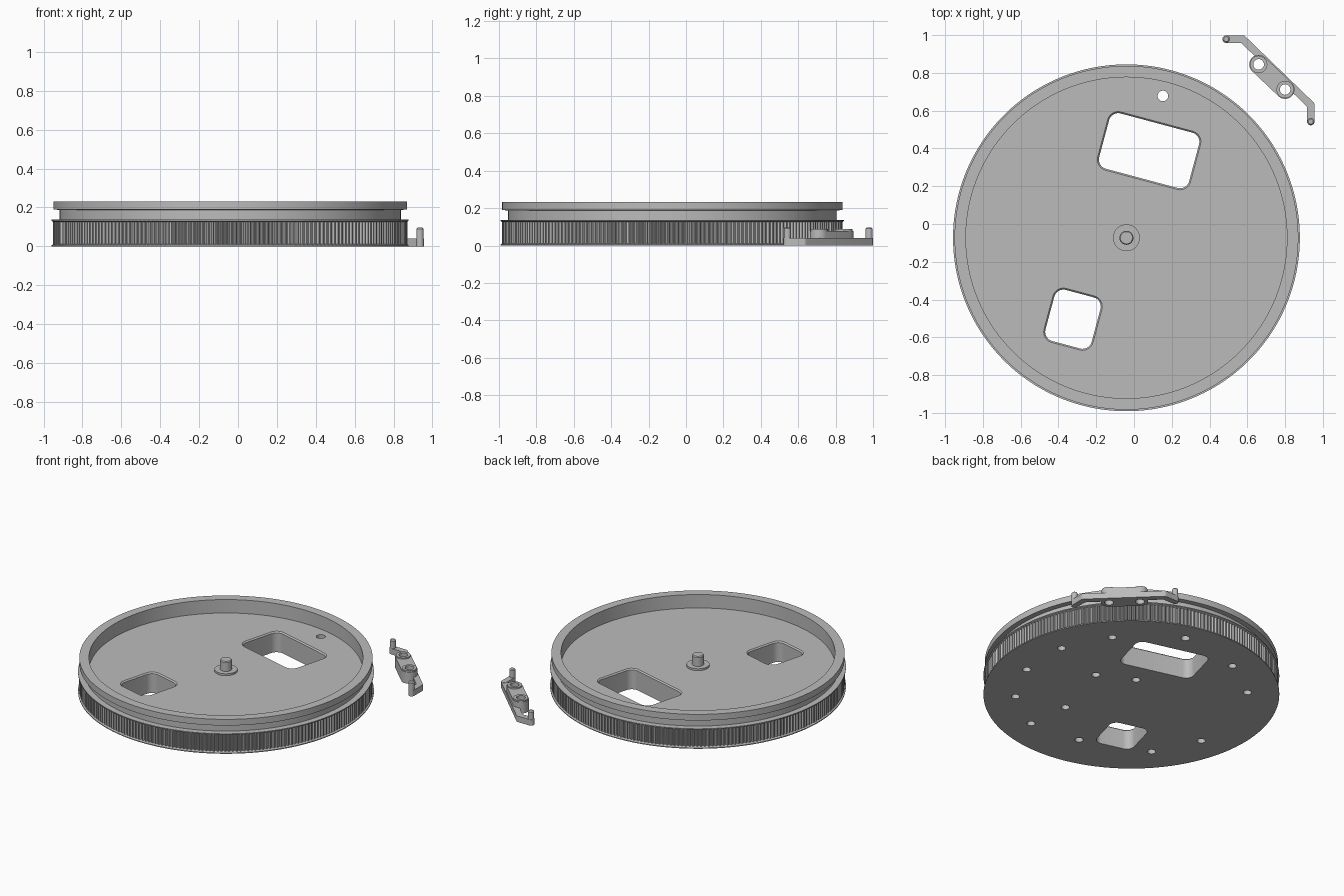
import bpy, bmesh, math
from mathutils import Matrix, Vector

if "Cube" in bpy.data.objects:
    bpy.data.objects.remove(bpy.data.objects["Cube"])

CX, CY = -0.04, -0.073          # wheel axis
FLOOR = 0.14
grey = bpy.data.materials.new("plain_grey")
grey.diffuse_color = (0.5, 0.5, 0.5, 1)
grey.use_nodes = True
grey.node_tree.nodes["Principled BSDF"].inputs["Base Color"].default_value = grey.diffuse_color


def make(name, bm):
    bmesh.ops.recalc_face_normals(bm, faces=bm.faces)
    me = bpy.data.meshes.new(name)
    bm.to_mesh(me)
    bm.free()
    me.materials.append(grey)
    ob = bpy.data.objects.new(name, me)
    bpy.context.collection.objects.link(ob)
    return ob


def loft(name, loops):
    """Closed solid skinned through equal-length loops of points."""
    bm = bmesh.new()
    rings = [[bm.verts.new(p) for p in loop] for loop in loops]
    n = len(rings[0])
    for a, b in zip(rings, rings[1:]):
        for i in range(n):
            j = (i + 1) % n
            bm.faces.new((a[i], a[j], b[j], b[i]))
    bm.faces.new(rings[0][::-1])
    bm.faces.new(rings[-1])
    return make(name, bm)


def circle(x, y, r, z, n=32):
    return [(x + r * math.cos(2 * math.pi * i / n),
             y + r * math.sin(2 * math.pi * i / n), z) for i in range(n)]


def turned(name, x, y, profile, n=32):
    return loft(name, [circle(x, y, r, z, n) for r, z in profile])


def rounded_rect(x, y, w, h, r, angle, z):
    pts = []
    for k, (sx, sy) in enumerate(((1, 1), (-1, 1), (-1, -1), (1, -1))):
        for i in range(9):
            a = math.pi / 2 * (k + i / 8)
            pts.append(Vector((sx * (w / 2 - r) + r * math.cos(a),
                               sy * (h / 2 - r) + r * math.sin(a), z)))
    m = Matrix.Translation((x, y, 0)) @ Matrix.Rotation(angle, 4, 'Z')
    return [m @ p for p in pts]


def window(name, x, y, w, h):
    """Window cutter, flared at the floor for a small chamfer."""
    return loft(name, [rounded_rect(x, y, w + 2 * o, h + 2 * o, 0.05 + o, math.radians(-15), z)
                       for z, o in ((-0.1, 0), (FLOOR - 0.008, 0), (FLOOR + 0.002, 0.01), (0.2, 0.01))])


def boolean(ob, others, op='DIFFERENCE'):
    bpy.context.view_layer.objects.active = ob
    for c in others:
        m = ob.modifiers.new("bool", 'BOOLEAN')
        m.operation, m.object, m.solver = op, c, 'EXACT'
        bpy.ops.object.modifier_apply(modifier=m.name)
        bpy.data.objects.remove(c)


def smooth(ob, angle=25):
    bpy.ops.object.select_all(action='DESELECT')
    ob.select_set(True)
    bpy.context.view_layer.objects.active = ob
    bpy.ops.object.shade_smooth_by_angle(angle=math.radians(angle))


# Wheel: one turned profile, with the belt band cut into teeth
TEETH = 240
def wheel_ring(r, z, toothed=False):
    n = TEETH * 4
    pts = []
    for i in range(n):
        a = 2 * math.pi * i / n
        rr = r - 0.012 if toothed and i % 4 >= 2 else r
        pts.append((CX + rr * math.cos(a), CY + rr * math.sin(a), z))
    return pts

profile = [(0.918, 0, 0), (0.918, 0.006, 0), (0.911, 0.012, 1), (0.911, 0.126, 1),
           (0.918, 0.131, 0), (0.918, 0.137, 0), (0.878, 0.137, 0), (0.878, 0.187, 0),
           (0.91, 0.19, 0), (0.91, 0.232, 0), (0.85, 0.232, 0), (0.85, FLOOR, 0)]
wheel = loft("toothed_wheel", [wheel_ring(*p) for p in profile])

# Two windows, a through hole and blind screw holes underneath
cutters = [window("cut_large", 0.08, 0.388, 0.493, 0.303),
           window("cut_small", -0.323, -0.504, 0.253, 0.28),
           turned("cut_hole", 0.153, 0.678, [(0.028, -0.1), (0.028, 0.2)])]
screws = [(0.72, a) for a in (40.5, 13, -14.5, -42, -70, -140, -167, 138, 110.5)]
screws += [(0.65, -100), (0.33, 8), (0.184, 59), (0.439, -61)]
for r, deg in screws:
    a = math.radians(deg)
    cutters.append(turned("cut_screw", CX + r * math.cos(a), CY + r * math.sin(a),
                          [(0.026, -0.05), (0.026, 0.06)], 24))
boolean(wheel, cutters)
smooth(wheel)

# Centre post on a washer
post = turned("centre_post", CX, CY, [(0.071, FLOOR), (0.071, 0.153), (0.037, 0.153),
                                      (0.037, 0.214), (0.032, 0.22)], 48)
smooth(post)


# Bracket beside the wheel
def capsule(name, a, b, r, z0, z1):
    """Upright solid with a stadium outline from a to b."""
    d = math.atan2(b[1] - a[1], b[0] - a[0])
    def loop(z):
        pts = []
        for c, s in ((b, -math.pi / 2), (a, math.pi / 2)):
            for i in range(17):
                t = d + s + math.pi * i / 16
                pts.append((c[0] + r * math.cos(t), c[1] + r * math.sin(t), z))
        return pts
    return loft(name, [loop(z0), loop(z1)])

A, B, C, D = (0.488, 0.979), (0.575, 0.979), (0.936, 0.63), (0.936, 0.542)
bosses = [(0.66, 0.845), (0.80, 0.712)]
bracket = capsule("bracket", *bosses, 0.05, 0, 0.078)
parts = [capsule("arm", p, q, 0.0201 - 0.0003 * i, 0, 0.04 + 0.0004 * i)
         for i, (p, q) in enumerate(((B, C), (A, B), (C, D)))]
parts += [turned("boss", x, y, [(0.046, 0.03), (0.046, 0.087)]) for x, y in bosses]
parts += [turned("pin", x, y, [(0.019, 0.02), (0.019, 0.09), (0.013, 0.096)], 24)
          for x, y in (A, D)]
boolean(bracket, parts, 'UNION')
boolean(bracket, [turned("cut_boss", x, y, [(0.028, -0.1), (0.028, 0.2)]) for x, y in bosses])
smooth(bracket)
